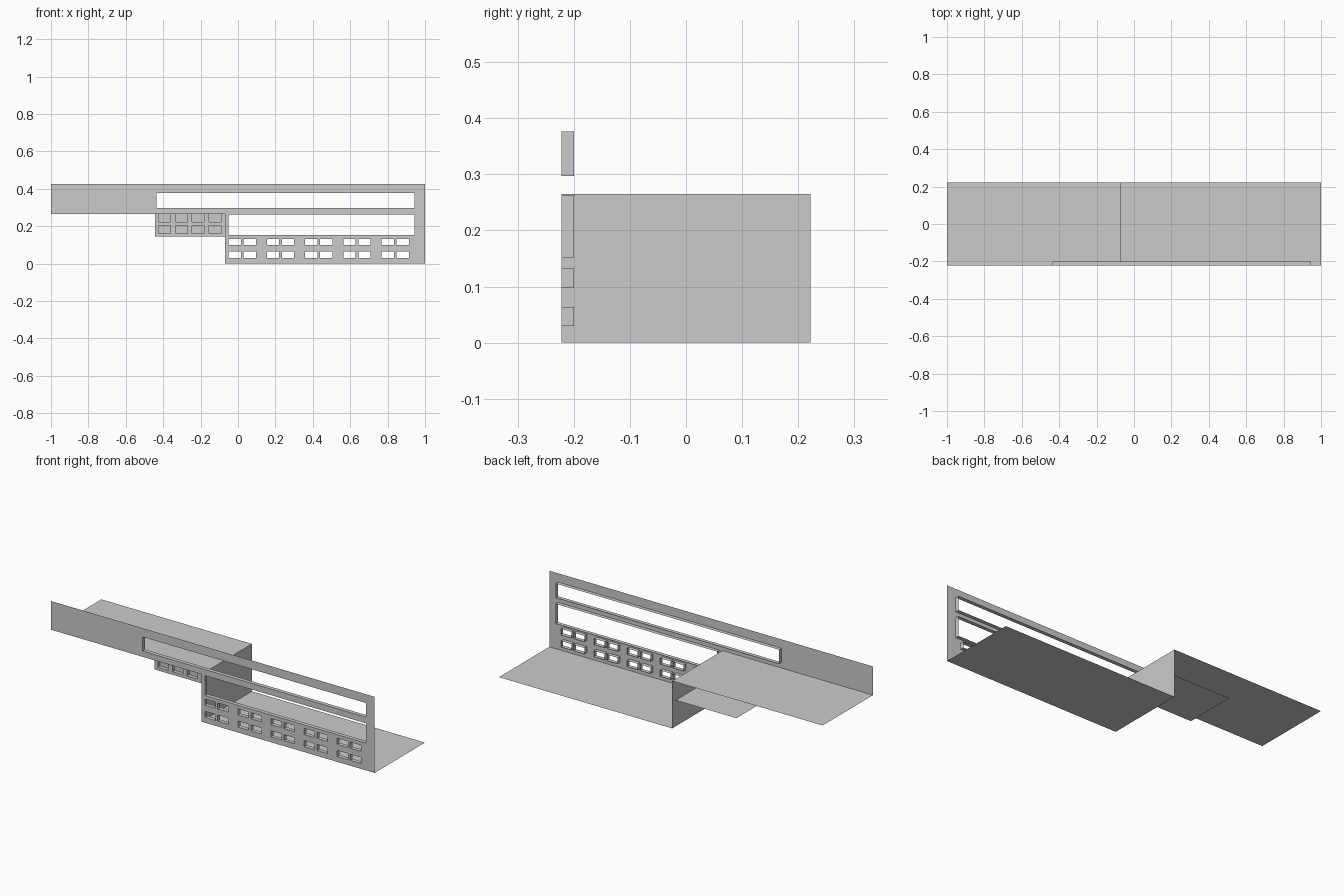
import bpy, bmesh
from math import radians

if "Cube" in bpy.data.objects:
    bpy.data.objects.remove(bpy.data.objects["Cube"])


def finish(name, bm):
    bmesh.ops.remove_doubles(bm, verts=bm.verts, dist=1e-5)
    me = bpy.data.meshes.new(name)
    bm.to_mesh(me)
    bm.free()
    ob = bpy.data.objects.new(name, me)
    bpy.context.collection.objects.link(ob)
    return ob


def quad(bm, *pts):
    return bm.faces.new([bm.verts.new(p) for p in pts])


def rect(bm, y, x0, x1, z0, z1):
    quad(bm, (x0, y, z0), (x1, y, z0), (x1, y, z1), (x0, y, z1))


def inside(x, z, r):
    return r[0] < x < r[1] and r[2] < z < r[3]


def wall(name, y, areas, holes, depth, panes=False):
    """Thin front-facing sheet with rectangular openings and inward reveals."""
    bm = bmesh.new()
    xs = sorted({v for r in areas + holes for v in r[:2]})
    zs = sorted({v for r in areas + holes for v in r[2:]})
    for x0, x1 in zip(xs, xs[1:]):
        for z0, z1 in zip(zs, zs[1:]):
            cx, cz = (x0 + x1) / 2, (z0 + z1) / 2
            if any(inside(cx, cz, a) for a in areas) and not any(inside(cx, cz, h) for h in holes):
                rect(bm, y, x0, x1, z0, z1)
    bmesh.ops.remove_doubles(bm, verts=bm.verts, dist=1e-5)
    bmesh.ops.dissolve_limit(bm, angle_limit=radians(1), verts=bm.verts, edges=bm.edges)
    for x0, x1, z0, z1 in holes:
        ring = [(x0, z0), (x0, z1), (x1, z1), (x1, z0)]
        for (ax, az), (bx, bz) in zip(ring, ring[1:] + ring[:1]):
            quad(bm, (ax, y, az), (bx, y, bz), (bx, y + depth, bz), (ax, y + depth, az))
        if panes:
            rect(bm, y + depth, x0, x1, z0, z1)
    return finish(name, bm)


def slab(name, x0, x1, y0, y1, z):
    bm = bmesh.new()
    quad(bm, (x0, y0, z), (x1, y0, z), (x1, y1, z), (x0, y1, z))
    return finish(name, bm)


F, B = -0.222, 0.222      # front and back
STEP, DECK = -0.07, 0.265  # where the building steps up, and the upper floor level

# Front facade: two strip windows and five bays of paired small windows
holes = [(-0.435, 0.945, 0.297, 0.376), (-0.05, 0.945, 0.152, 0.263)]
for bay in range(5):
    for dx in (0, 0.08):
        for z in (0.03, 0.098):
            x = -0.05 + bay * 0.2045 + dx
            holes.append((round(x, 4), round(x + 0.066, 4), z, z + 0.034))
wall("front_facade", F, [(-1, STEP, DECK, 0.425), (STEP, 1, 0, 0.425)], holes, 0.022)

# Floors and the step wall between them
slab("lower_floor", STEP, 1, F, B, 0)
slab("upper_floor", -1, STEP, F, B, DECK)
bm = bmesh.new()
quad(bm, (STEP, F, 0), (STEP, F, DECK), (STEP, B, DECK), (STEP, B, 0))
finish("step_wall", bm)

# Recessed block hanging under the upper floor, with closed windows
small = [(round(-0.425 + i * 0.09, 4), round(-0.361 + i * 0.09, 4), z, z + 0.042)
         for i in range(4) for z in (0.162, 0.222)]
wall("recessed_wall", -0.1, [(-0.445, STEP, 0.145, DECK)], small, 0.02, panes=True)
slab("recessed_floor", -0.445, STEP, -0.1, 0.19, 0.145)
